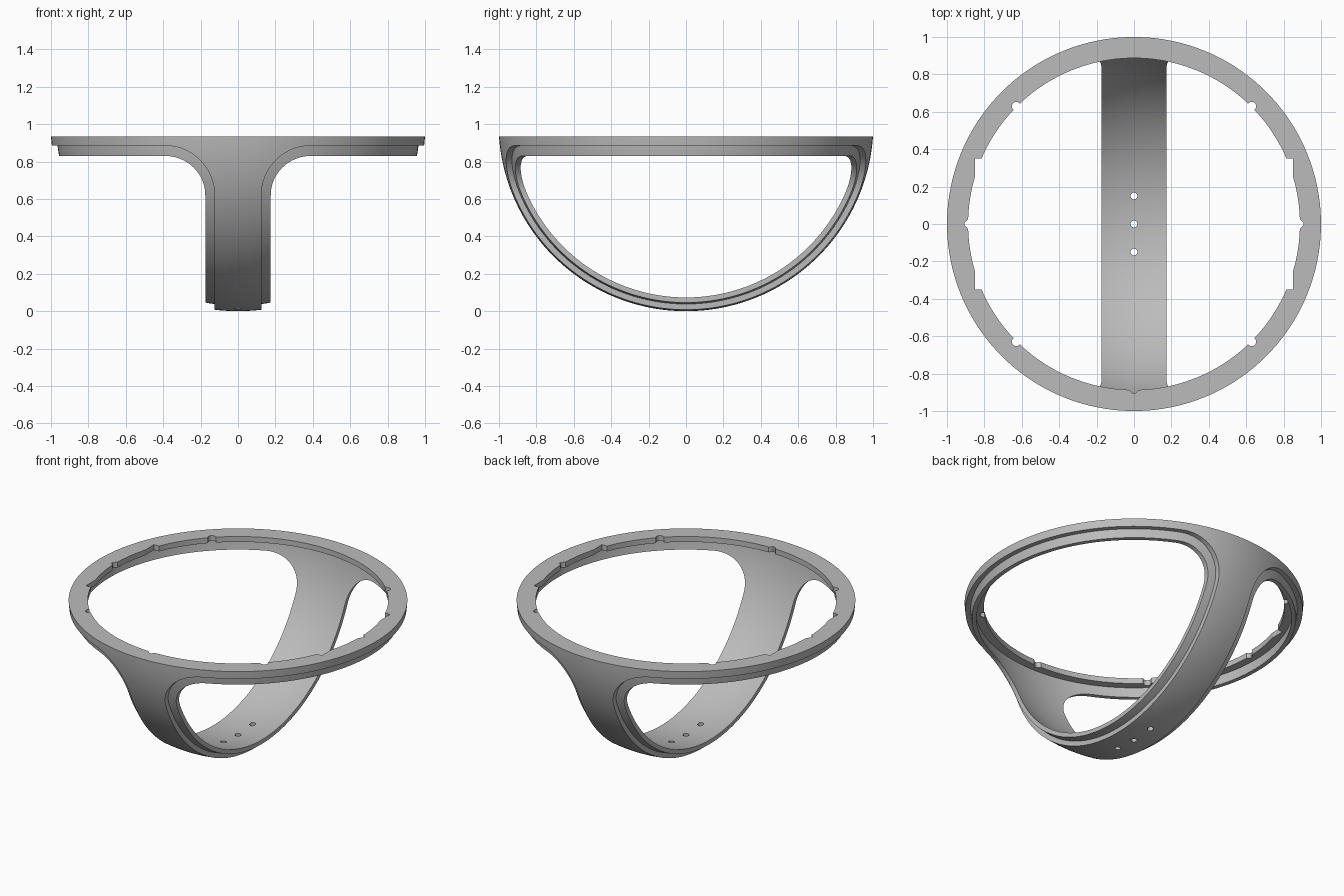
import bpy, bmesh, math
from mathutils import Matrix

old = bpy.data.objects.get("Cube")
if old:
    bpy.data.objects.remove(old, do_unlink=True)

R_OUT, R_STEP, R_IN = 1.002, 0.972, 0.945
CENTRE, TOP = 1.002, 0.935
SEGMENTS = 160

grey = bpy.data.materials.new("plain_grey")
grey.use_nodes = True
colour = (0.5, 0.5, 0.5, 1)
grey.diffuse_color = colour
grey.node_tree.nodes["Principled BSDF"].inputs["Base Color"].default_value = colour


def make_object(name, bm):
    bmesh.ops.recalc_face_normals(bm, faces=bm.faces)
    mesh = bpy.data.meshes.new(name)
    bm.to_mesh(mesh)
    bm.free()
    obj = bpy.data.objects.new(name, mesh)
    bpy.context.collection.objects.link(obj)
    mesh.materials.append(grey)
    return obj


def arc(radius, z_end, steps=56):
    """Bowl profile from the bottom pole up to a height."""
    end = math.acos((CENTRE - z_end) / radius)
    return [(radius * math.sin(end * i / steps), CENTRE - radius * math.cos(end * i / steps))
            for i in range(steps + 1)]


def lathe(name, profile):
    bm = bmesh.new()
    verts = [bm.verts.new((r, 0, z)) for r, z in profile]
    edges = [bm.edges.new(pair) for pair in zip(verts, verts[1:])]
    bmesh.ops.spin(bm, geom=verts + edges, axis=(0, 0, 1), cent=(0, 0, 0),
                   angle=math.tau, steps=SEGMENTS, use_duplicate=False)
    bmesh.ops.remove_doubles(bm, verts=bm.verts, dist=1e-5)
    return make_object(name, bm)


def prism(name, outline, axis, start, end):
    """Extrude an outline along y (outline in xz) or z (outline in xy)."""
    bm = bmesh.new()
    place = (lambda a, b: (a, start, b)) if axis == "y" else (lambda a, b: (a, b, start))
    face = bm.faces.new([bm.verts.new(place(a, b)) for a, b in outline])
    new = bmesh.ops.extrude_face_region(bm, geom=[face])["geom"]
    shift = (0, end - start, 0) if axis == "y" else (0, 0, end - start)
    bmesh.ops.translate(bm, vec=shift, verts=[v for v in new if isinstance(v, bmesh.types.BMVert)])
    return make_object(name, bm)


def boolean(target, tool, operation="DIFFERENCE"):
    mod = target.modifiers.new("cut", "BOOLEAN")
    mod.operation, mod.object, mod.solver = operation, tool, "EXACT"
    bpy.context.view_layer.objects.active = target
    bpy.ops.object.modifier_apply(modifier=mod.name)
    bpy.data.objects.remove(tool, do_unlink=True)


def window(name, side, half_width, ceiling):
    """Side opening beside the strap, with a rounded upper corner."""
    cx, cz = 0.39, 0.62
    rx, rz = cx - half_width, ceiling - cz
    pts = [(half_width, -0.3)]
    for i in range(17):
        a = math.pi - i / 16 * math.pi / 2
        pts.append((cx + rx * math.cos(a), cz + rz * math.sin(a)))
    pts += [(1.3, ceiling), (1.3, -0.3)]
    return prism(name, [(side * x, z) for x, z in pts], "y", -1.3, 1.3)


def circle(x, y, radius, count):
    return [(x + radius * math.cos(math.tau * i / count),
             y + radius * math.sin(math.tau * i / count)) for i in range(count)]


# Bowl shell with an inward flange at the rim
flange_z, flange_r = 0.9, 0.887
body = lathe("strapped_ring_frame",
             arc(R_OUT, TOP) + [(flange_r, TOP), (flange_r, flange_z)] + arc(R_IN, flange_z)[::-1])

# Side openings, then the stepped ledge round each opening
for side in (-1, 1):
    boolean(body, window("opening_cutter", side, 0.175, 0.83))
for side in (-1, 1):
    ledge = lathe("ledge_cutter", arc(R_STEP, 0.96) + arc(1.15, 0.96)[::-1])
    boolean(ledge, window("ledge_window", side, 0.125, 0.885), "INTERSECT")
    boolean(body, ledge)

# Straight recesses on both sides of the rim opening
boolean(body, prism("recess_cutter", [(-0.85, -0.35), (0.85, -0.35), (0.85, 0.35), (-0.85, 0.35)],
                    "z", 0.84, 1.0))

# Small round notches on the diagonals, pointed notches on the axes
for k in range(4):
    a = math.radians(45 + 90 * k)
    boolean(body, prism("notch_cutter", circle(0.89 * math.cos(a), 0.89 * math.sin(a), 0.024, 16),
                        "z", 0.84, 1.0))
for a in (0, math.pi, -math.pi / 2):
    tool = prism("point_cutter", [(0.86, -0.035), (0.886, -0.026), (0.906, -0.006),
                                  (0.906, 0.006), (0.886, 0.026), (0.86, 0.035)], "z", 0.88, 1.0)
    tool.data.transform(Matrix.Rotation(a, 4, "Z"))
    boolean(body, tool)

# Three holes along the bottom of the strap
for y in (-0.15, 0, 0.15):
    boolean(body, prism("hole_cutter", circle(0, y, 0.018, 24), "z", -0.2, 0.3))

# Smooth curved surfaces, keep the cut edges crisp
bpy.ops.object.select_all(action="DESELECT")
body.select_set(True)
bpy.context.view_layer.objects.active = body
bpy.ops.object.shade_smooth_by_angle(angle=math.radians(25))
